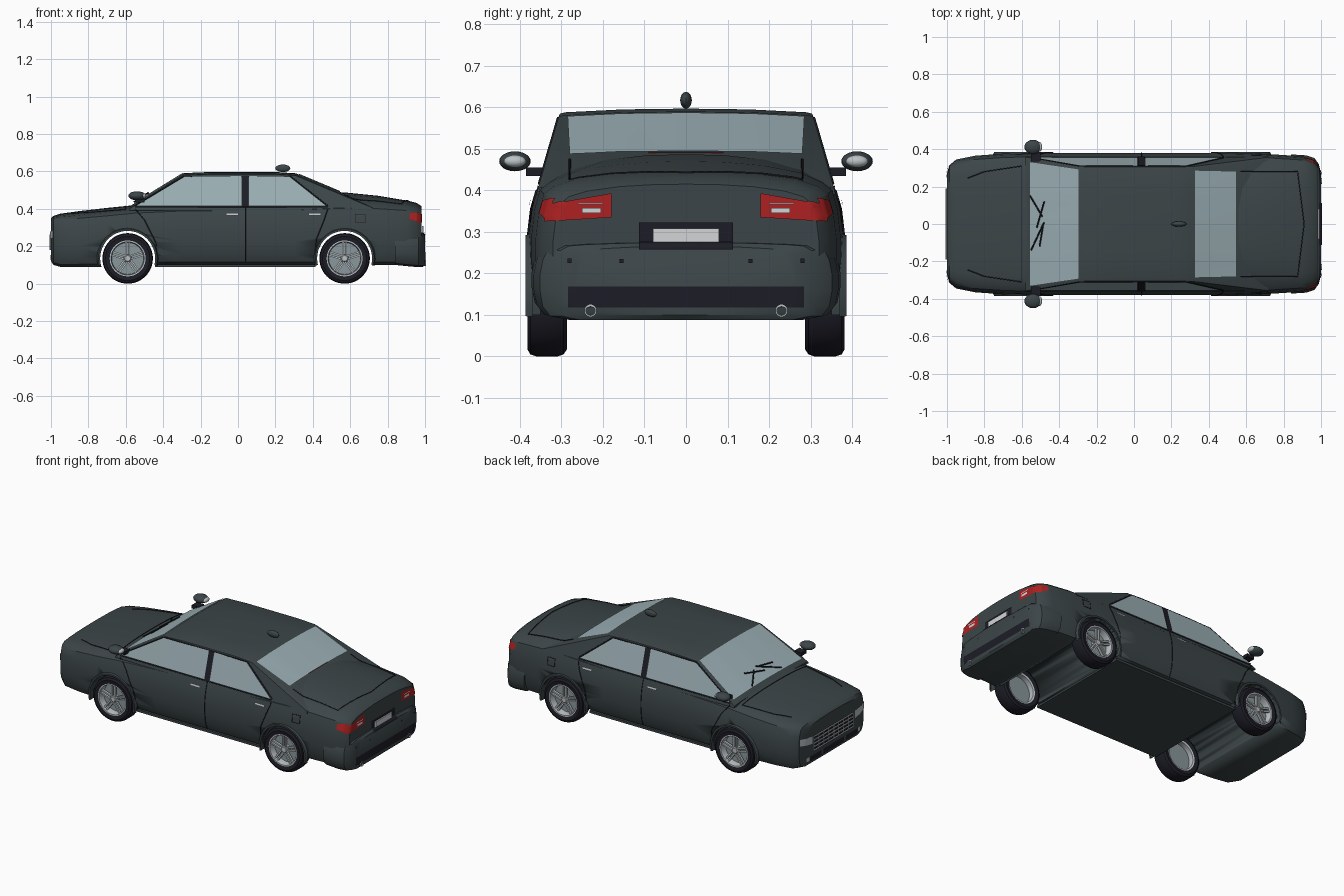
import bpy, bmesh, math
from mathutils import Vector
from mathutils.bvhtree import BVHTree

if "Cube" in bpy.data.objects:
    bpy.data.objects.remove(bpy.data.objects["Cube"])


def material(name, rgb):
    m = bpy.data.materials.new(name)
    m.use_nodes = True
    m.diffuse_color = (*rgb, 1)
    m.node_tree.nodes["Principled BSDF"].inputs["Base Color"].default_value = (*rgb, 1)
    return m


PAINT = material("dark slate paint", (0.045, 0.06, 0.065))
GLASS = material("pale blue glass", (0.33, 0.43, 0.46))
RUBBER = material("black rubber", (0.012, 0.012, 0.02))
SILVER = material("silver alloy", (0.5, 0.54, 0.56))
STEEL = material("grey steel", (0.25, 0.31, 0.33))
RED = material("red lamp", (0.42, 0.015, 0.015))
WHITE = material("plate white", (0.65, 0.66, 0.68))


def finish(name, bm, mat, smooth=True):
    me = bpy.data.meshes.new(name)
    bm.to_mesh(me)
    bm.free()
    ob = bpy.data.objects.new(name, me)
    bpy.context.collection.objects.link(ob)
    me.materials.append(mat)
    if smooth:
        bpy.ops.object.select_all(action='DESELECT')
        ob.select_set(True)
        bpy.context.view_layer.objects.active = ob
        bpy.ops.object.shade_smooth_by_angle(angle=math.radians(32))
    return ob


def loft(name, mat, stations, section):
    """Skin mirrored half sections placed along the length."""
    bm = bmesh.new()
    rings = []
    for x, *args in stations:
        half = section(*args)
        ring = half + [(-y, z) for y, z in half[-2:0:-1]]
        rings.append([bm.verts.new((x, y, z)) for y, z in ring])
    for a, b in zip(rings, rings[1:]):
        for i in range(len(a)):
            j = (i + 1) % len(a)
            bm.faces.new((a[i], a[j], b[j], b[i]))
    bm.faces.new(rings[0])
    bm.faces.new(rings[-1])
    bmesh.ops.recalc_face_normals(bm, faces=bm.faces)
    return finish(name, bm, mat)


def hull_section(w, shoulder, top, low):
    h, c = shoulder - low, top - shoulder
    return [(0, low), (.8 * w, low), (.93 * w, low + .05 * h), (.98 * w, low + .18 * h),
            (w, low + .4 * h), (w, low + .6 * h), (.98 * w, low + .8 * h),
            (.945 * w, low + .94 * h), (.88 * w, shoulder), (.74 * w, shoulder + .45 * c),
            (.5 * w, shoulder + .8 * c), (.25 * w, shoulder + .96 * c), (0, top)]


def cabin_section(z):
    w = .358 - (z - .4) * .29
    return [(0, .39), (.36, .39), (w, z), (.96 * w, z + .004), (.5 * w, z + .011), (0, z + .013)]


# Body shell, cabin and rear bumper
body = loft("body_shell", PAINT, [
    (-1.0, .27, .335, .35, .12), (-.987, .315, .35, .362, .1), (-.95, .345, .356, .374, .09),
    (-.85, .365, .366, .388, .09), (-.7, .376, .38, .405, .09), (-.55, .38, .395, .42, .1),
    (-.3, .38, .407, .42, .1), (.3, .38, .412, .43, .1), (.5, .38, .42, .484, .1),
    (.58, .378, .423, .487, .1), (.75, .372, .42, .47, .1), (.9, .362, .41, .445, .1),
    (.955, .345, .40, .432, .1), (.98, .32, .385, .415, .12)], hull_section)
cabin = loft("cabin", PAINT, [(-.58, .4), (-.29, .578), (-.15, .584), (.2, .584),
                              (.31, .577), (.72, .405)], cabin_section)
bumper = loft("rear_bumper", PAINT, [
    (.84, .372, .268, .275, .1), (.92, .367, .268, .275, .092), (.965, .352, .268, .275, .088),
    (.988, .32, .266, .274, .088), (1.0, .27, .255, .265, .1)], hull_section)

# Surface lookup for fitted panels
verts, polys = [], []
for ob in (body, cabin, bumper):
    base = len(verts)
    verts += [v.co.copy() for v in ob.data.vertices]
    polys += [[base + i for i in p.vertices] for p in ob.data.polygons]
surface = BVHTree.FromPolygons(verts, polys)
VIEWS = {
    "left": lambda u, v: ((u, 2, v), (0, -1, 0)), "right": lambda u, v: ((u, -2, v), (0, 1, 0)),
    "rear": lambda u, v: ((2, u, v), (-1, 0, 0)), "front": lambda u, v: ((-2, u, v), (1, 0, 0)),
    "top": lambda u, v: ((u, v, 2), (0, 0, -1))}


def cast(view, u, v, lift):
    origin, ray = (Vector(t) for t in VIEWS[view](u, v))
    hit, normal, _, _ = surface.ray_cast(origin, ray)
    if hit is None:
        return None
    return hit + (normal if normal.dot(ray) < 0 else -normal) * lift


def patch(name, mat, view, corners, lift=.004, nu=14, nv=8):
    """Thin panel with four corners, fitted onto the surface."""
    a, b, c, d = (Vector(p) for p in corners)
    bm = bmesh.new()
    grid = []
    for j in range(nv + 1):
        row = []
        for i in range(nu + 1):
            p = a.lerp(b, i / nu).lerp(d.lerp(c, i / nu), j / nv)
            co = cast(view, p.x, p.y, lift)
            row.append(bm.verts.new(co) if co else None)
        grid.append(row)
    ray = Vector(VIEWS[view](0, 0)[1])
    for j in range(nv):
        for i in range(nu):
            q = (grid[j][i], grid[j][i + 1], grid[j + 1][i + 1], grid[j + 1][i])
            if all(q):
                f = bm.faces.new(q)
                f.normal_update()
                if f.normal.dot(ray) > 0:
                    f.normal_flip()
    return finish(name, bm, mat)


def rect(u0, u1, v0, v1):
    return [(u0, v0), (u1, v0), (u1, v1), (u0, v1)]


def seam(name, view, points, mat=RUBBER, radius=.0025, lift=.001):
    """Thin line that follows the surface."""
    path = []
    for p, q in zip(points, points[1:]):
        for k in range(13):
            co = cast(view, *Vector(p).lerp(Vector(q), k / 12), lift)
            if co:
                path.append(co)
    cu = bpy.data.curves.new(name, 'CURVE')
    cu.dimensions = '3D'
    cu.bevel_depth, cu.bevel_resolution = radius, 1
    sp = cu.splines.new('POLY')
    sp.points.add(len(path) - 1)
    for pt, co in zip(sp.points, path):
        pt.co = (*co, 1)
    cu.materials.append(mat)
    bpy.context.collection.objects.link(bpy.data.objects.new(name, cu))


def ellipsoid(name, mat, centre, size):
    bm = bmesh.new()
    bmesh.ops.create_uvsphere(bm, u_segments=20, v_segments=12, radius=1)
    bmesh.ops.scale(bm, vec=size, verts=bm.verts)
    bmesh.ops.translate(bm, vec=centre, verts=bm.verts)
    return finish(name, bm, mat)


def box(bm, centre, size, turn=0):
    new = bmesh.ops.create_cube(bm, size=1)["verts"]
    bmesh.ops.scale(bm, vec=size, verts=new)
    bmesh.ops.translate(bm, vec=centre, verts=new)
    for v in new:
        c, s = math.cos(turn), math.sin(turn)
        v.co.x, v.co.z = v.co.x * c + v.co.z * s, v.co.z * c - v.co.x * s


def lathe(name, mat, profile, centre, axis="y", side=1, steps=48):
    """Spin (radius, offset) points about an axle."""
    bm = bmesh.new()
    ring = [bm.verts.new((r, o * side, 0)) for r, o in profile]
    edges = [bm.edges.new(e) for e in zip(ring, ring[1:])]
    bmesh.ops.spin(bm, geom=ring + edges, axis=(0, 1, 0), cent=(0, 0, 0),
                   angle=2 * math.pi, steps=steps)
    bmesh.ops.remove_doubles(bm, verts=bm.verts, dist=1e-5)
    bmesh.ops.recalc_face_normals(bm, faces=bm.faces)
    if axis == "x":
        for v in bm.verts:
            v.co.x, v.co.y = v.co.y, -v.co.x
    bmesh.ops.translate(bm, vec=centre, verts=bm.verts)
    return finish(name, bm, mat)


# Wheel wells cut through the body
AXLES = {"front": -.59, "rear": .57}
for end, x in AXLES.items():
    cutter = lathe("well_cutter", PAINT, [(0, -.6), (.147, -.6), (.147, .6), (0, .6)], (x, 0, .135))
    cutter.hide_render = True
    mod = body.modifiers.new("well", 'BOOLEAN')
    mod.object, mod.operation, mod.solver = cutter, 'DIFFERENCE', 'EXACT'
    bpy.context.view_layer.objects.active = body
    bpy.ops.object.modifier_apply(modifier="well")
    bpy.data.objects.remove(cutter)

bm = bmesh.new()
box(bm, (-.015, 0, .096), (.86, .69, .014))
finish("floor_panel", bm, PAINT, False)

for s, side in ((1, "left"), (-1, "right")):
    # Wheels
    for end, x in AXLES.items():
        c, tag = (x, s * .335, .135), f"{end}_{side}"
        lathe(tag + "_tyre", RUBBER, [(.095, -.043), (.118, -.048), (.13, -.04), (.135, -.025), (.135, .025),
                                      (.13, .04), (.118, .047), (.095, .043)], c, side=s)
        lathe(tag + "_rim", SILVER, [(.096, .044), (.089, .044), (.085, .025), (.085, -.04), (.096, -.043)],
              c, side=s)
        lathe(tag + "_brake_disc", STEEL, [(0, -.008), (.086, -.008), (.086, .002), (0, .002)], c, side=s)
        lathe(tag + "_hub", SILVER, [(0, .036), (.015, .036), (.022, .028), (.022, .002)], c, side=s, steps=20)
        bm = bmesh.new()
        for k in range(5):
            for off in (-.009, .009):
                box(bm, (off, s * .028, .053), (.009, .014, .072), k * math.tau / 5)
        bmesh.ops.translate(bm, vec=c, verts=bm.verts)
        finish(tag + "_spokes", bm, SILVER, False)
        # Flared arch lip
        bm = bmesh.new()
        loop = []
        for k in range(33):
            a = math.radians(-14 + 208 * k / 32)
            loop.append([bm.verts.new((x + r * math.cos(a), s * y, .135 + r * math.sin(a)))
                         for r, y in ((.147, .35), (.147, .386), (.157, .386), (.164, .37))])
        for p, q in zip(loop, loop[1:]):
            for i in range(3):
                bm.faces.new((p[i], p[i + 1], q[i + 1], q[i]))
        bmesh.ops.recalc_face_normals(bm, faces=bm.faces)
        finish(tag + "_arch_lip", bm, PAINT)
    # Side windows, pillar, handles and panel lines
    patch(f"{side}_front_window", GLASS, side, [(-.545, .416), (.02, .416), (.02, .574), (-.285, .57)])
    patch(f"{side}_rear_window", GLASS, side, [(.058, .416), (.468, .416), (.275, .57), (.058, .574)])
    patch(f"{side}_centre_pillar", RUBBER, side, rect(.022, .056, .41, .576), .006)
    seam(f"{side}_belt_trim", side, [(-.55, .409), (.48, .409)])
    seam(f"{side}_roof_trim", side, [(-.55, .416), (-.29, .574), (.28, .574), (.48, .416)], radius=.003)
    seam(f"{side}_door_split", side, [(.04, .41), (.04, .12)])
    seam(f"{side}_front_door_line", side, [(-.55, .4), (-.5, .34), (-.44, .22), (-.43, .12)])
    seam(f"{side}_rear_door_line", side, [(.48, .4), (.46, .34), (.42, .24), (.41, .12)])
    for x in (-.03, .41):
        patch(f"{side}_door_handle", SILVER, side, rect(x - .033, x + .033, .362, .375), .009)
    patch(f"{side}_fuel_flap", PAINT, side, rect(.63, .68, .325, .37), .004)
    seam(f"{side}_fuel_line", side, rect(.63, .68, .325, .37) + [(.63, .325)], radius=.0015, lift=.004)
    # Mirrors
    ellipsoid(f"{side}_mirror", PAINT, (-.54, s * .412, .47), (.046, .038, .024))
    ellipsoid(f"{side}_mirror_glass", SILVER, (-.505, s * .412, .47), (.014, .026, .014))
    bm = bmesh.new()
    box(bm, (-.525, s * .36, .445), (.05, .05, .02))
    finish(f"{side}_mirror_arm", bm, RUBBER, False)
    # Lamps, exhausts and lid lines
    patch(f"{side}_tail_lamp", RED, "rear", [(s * .18, .335), (s * .338, .325), (s * .338, .365), (s * .18, .393)])
    patch(f"{side}_reverse_lamp", WHITE, "rear", rect(s * .205, s * .25, .345, .358), .008)
    patch(f"{side}_reverse_strip", WHITE, "rear", rect(s * .2, s * .26, .366, .37), .008)
    patch(f"{side}_tail_lamp_wrap", RED, side, [(.915, .345), (.965, .33), (.965, .38), (.915, .375)])
    lathe(f"{side}_exhaust", SILVER, [(.011, -.05), (.011, .02), (.015, .02), (.015, -.05)],
          (.985, s * .23, .11), axis="x", steps=20)
    for y in (.155, .28):
        patch(f"{side}_sensor", RUBBER, "rear", rect(s * y - .005, s * y + .005, .225, .235), nu=2, nv=2)
    patch(f"{side}_headlamp", SILVER, "front", [(s * .205, .225), (s * .31, .245), (s * .31, .285), (s * .205, .27)])
    patch(f"{side}_lower_intake", RUBBER, "front", rect(s * .12, s * .23, .125, .155))
    patch(f"{side}_fog_lamp", SILVER, "front", rect(s * .235, s * .262, .13, .155))
    seam(f"{side}_bonnet_line", "top", [(-.89, s * .245), (-.8, s * .28), (-.6, s * .31)])
    seam(f"{side}_boot_line", "top", [(.57, s * .28), (.875, s * .28), (.91, 0)])

# Windscreens
patch("windscreen", GLASS, "top", [(-.553, -.33), (-.553, .33), (-.295, .292), (-.295, -.292)], nu=20)
patch("rear_screen", GLASS, "top", [(.325, -.285), (.325, .285), (.545, .28), (.545, -.28)], nu=20)
seam("cowl_line", "top", [(-.6, -.31), (-.6, .31)])
for pts in ([(-.55, .15), (-.485, .04)], [(-.475, .12), (-.515, -.02)],
            [(-.545, -.14), (-.475, .01)], [(-.5, -.12), (-.48, .0)]):
    seam("wiper", "top", pts, radius=.004, lift=.01)

# Rear details
bm = bmesh.new()
box(bm, (.53, 0, .489), (.03, .18, .008))
finish("high_brake_lamp", bm, RED, False)
patch("plate_recess", RUBBER, "rear", rect(-.113, .113, .277, .323), .005)
patch("plate_recess_lower", RUBBER, "rear", rect(-.113, .113, .258, .272), .004)
bm = bmesh.new()
box(bm, (.988, 0, .291), (.008, .16, .034))
finish("number_plate", bm, WHITE, False)
patch("rear_diffuser", RUBBER, "rear", rect(-.283, .283, .118, .168), .003, nu=40)

# Front grille and intake
patch("grille_back", RUBBER, "front", rect(-.19, .19, .175, .27), .003)
for k in range(5):
    z = .18 + k * .021
    seam("grille_bar", "front", [(-.19, z), (.19, z)], SILVER, .004, .004)
for k in range(9):
    y = -.19 + k * .0475
    seam("grille_upright", "front", [(y, .18), (y, .264)], SILVER, .003, .004)
patch("centre_intake", RUBBER, "front", rect(-.1, .1, .125, .155))

# Roof aerial
ellipsoid("roof_aerial", PAINT, (.24, 0, .617), (.04, .014, .02))
